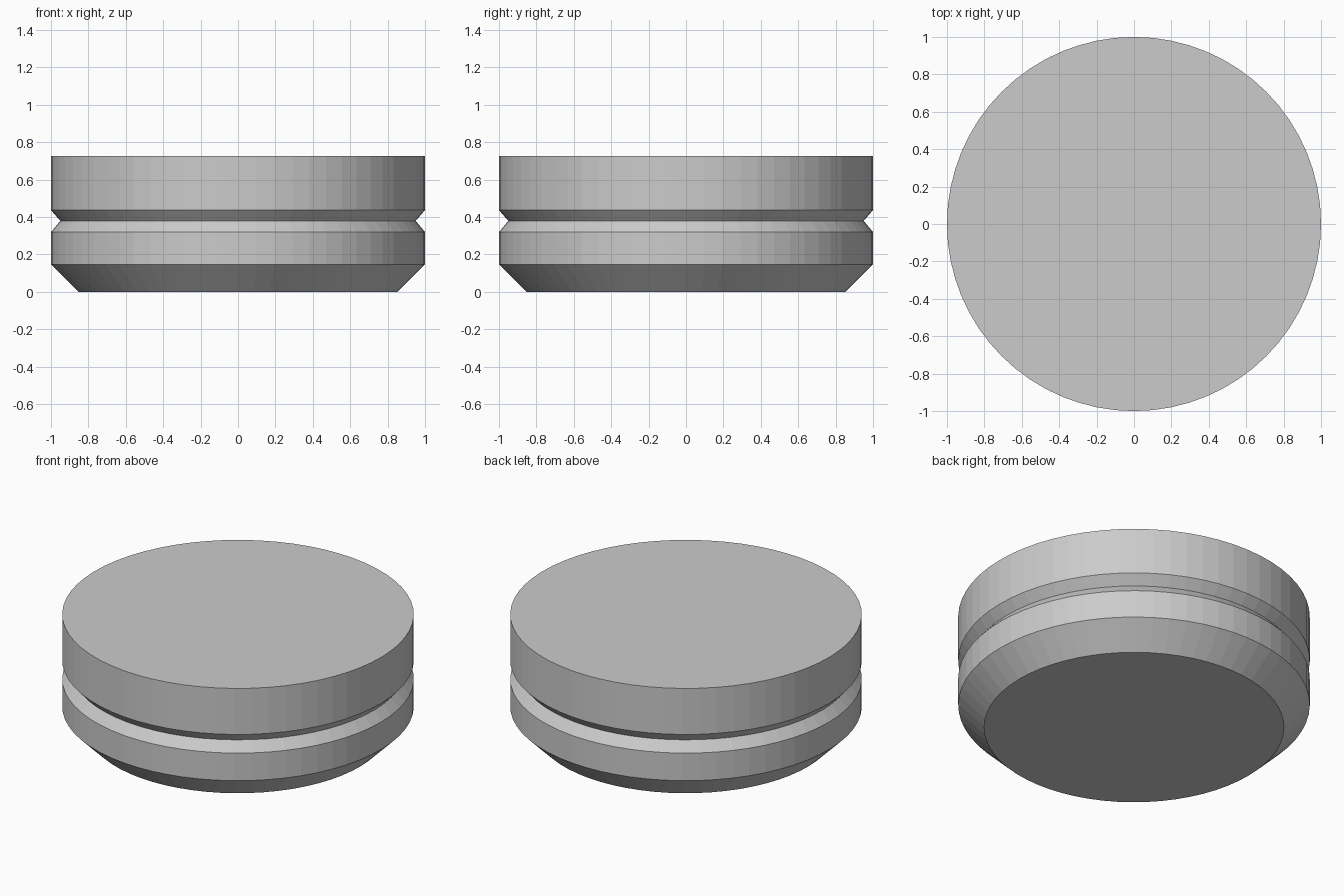
import bpy
import bmesh
import math

if "Cube" in bpy.data.objects:
    bpy.data.objects.remove(bpy.data.objects["Cube"])

SEGMENTS = 64

# Outer profile (radius, height): bottom chamfer, lower band, V groove, upper band
PROFILE = [(0.853, 0.0), (1.0, 0.147), (1.0, 0.32),
           (0.95, 0.38), (1.0, 0.437), (1.0, 0.726)]

grey = bpy.data.materials.new("light_grey")
grey.diffuse_color = (0.6, 0.6, 0.6, 1.0)
grey.use_nodes = True
grey.node_tree.nodes["Principled BSDF"].inputs["Base Color"].default_value = grey.diffuse_color


def lathe(name, profile, material):
    """Turn a profile around z into a closed solid with flat caps."""
    bm = bmesh.new()
    rings = []
    for r, z in profile:
        angles = [2 * math.pi * i / SEGMENTS for i in range(SEGMENTS)]
        rings.append([bm.verts.new((r * math.cos(a), r * math.sin(a), z)) for a in angles])
    for low, high in zip(rings, rings[1:]):
        for i in range(SEGMENTS):
            j = (i + 1) % SEGMENTS
            bm.faces.new((low[i], low[j], high[j], high[i]))
    bm.faces.new(rings[0][::-1])
    bm.faces.new(rings[-1])
    mesh = bpy.data.meshes.new(name)
    bm.to_mesh(mesh)
    bm.free()
    mesh.materials.append(material)
    obj = bpy.data.objects.new(name, mesh)
    bpy.context.collection.objects.link(obj)
    return obj


# Grooved disc
lathe("grooved_disc", PROFILE, grey)
